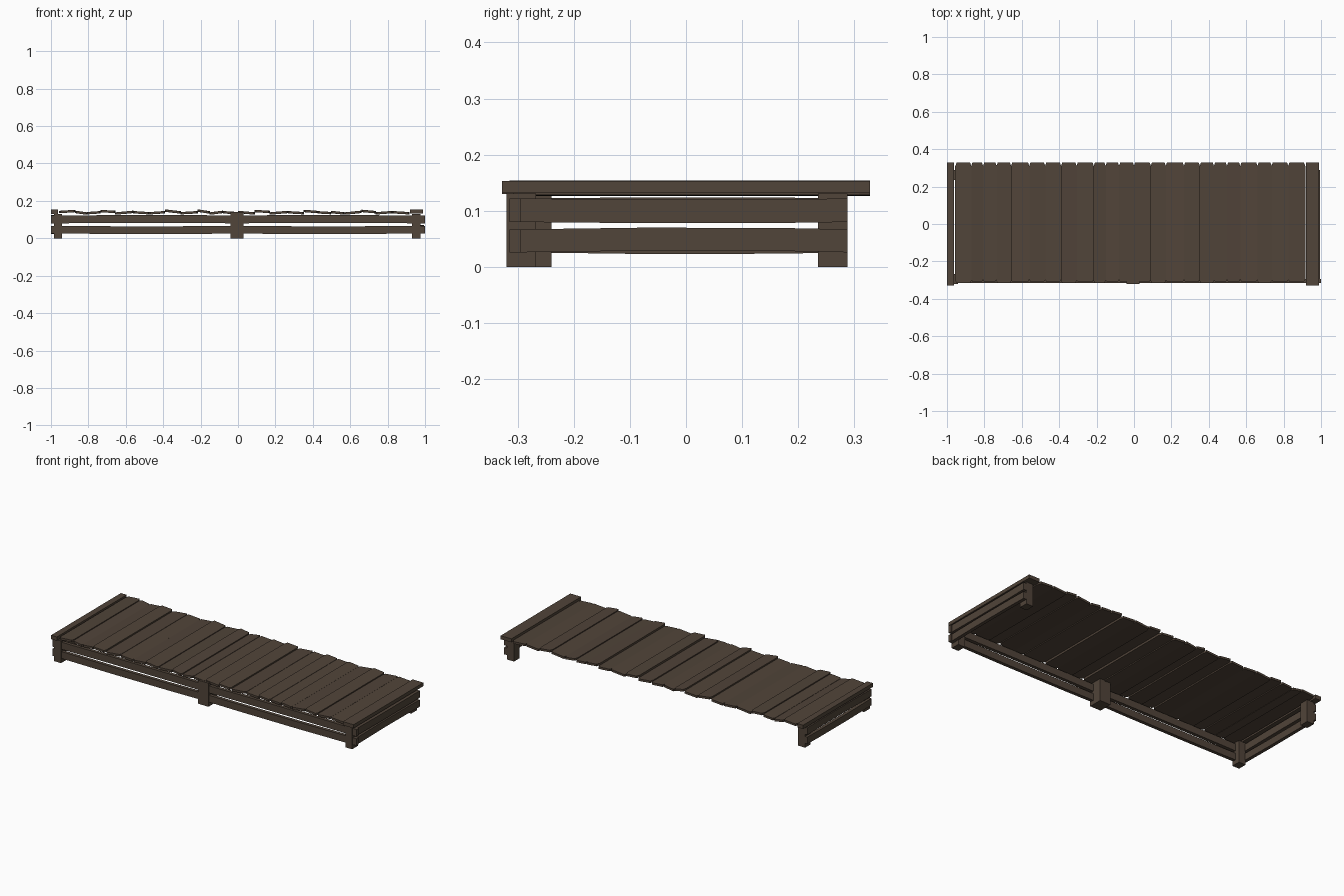
import bpy, bmesh, math, random

if "Cube" in bpy.data.objects:
    bpy.data.objects.remove(bpy.data.objects["Cube"])
random.seed(4)

wood = bpy.data.materials.new("dark_brown_wood")
wood.diffuse_color = (0.082, 0.058, 0.041, 1)
wood.use_nodes = True
wood.node_tree.nodes["Principled BSDF"].inputs["Base Color"].default_value = wood.diffuse_color


def loft(name, sections):
    """Closed bar from a list of four-cornered cross-sections."""
    bm = bmesh.new()
    rings = [[bm.verts.new(p) for p in s] for s in sections]
    for a, b in zip(rings, rings[1:]):
        for i in range(4):
            j = (i + 1) % 4
            bm.faces.new((a[i], a[j], b[j], b[i]))
    bm.faces.new(rings[0][::-1])
    bm.faces.new(rings[-1])
    bmesh.ops.recalc_face_normals(bm, faces=bm.faces)
    me = bpy.data.meshes.new(name)
    bm.to_mesh(me)
    bm.free()
    me.materials.append(wood)
    ob = bpy.data.objects.new(name, me)
    bpy.context.collection.objects.link(ob)
    return ob


def box(name, x0, x1, y0, y1, z0, z1):
    return loft(name, [[(x0, y0, z), (x1, y0, z), (x1, y1, z), (x0, y1, z)]
                       for z in (z0, z1)])


def plank(name, x0, x1, z0, z1, thick, ya, yb, tip):
    """Board along y, tilted from height z0 to z1 (underside), with narrowed tips."""
    secs = []
    for y, t in ((ya, tip), (ya + 0.012, 0), (yb - 0.02, 0), (yb, tip)):
        secs.append([(x0 + t, y, z0), (x1 - t, y, z1),
                     (x1 - t, y, z1 + thick), (x0 + t, y, z0 + thick)])
    return loft(name, secs)


def rail(name, axis, a, b, c0, c1, z0, z1, sag):
    """Slightly bowed rail along x or y; c0..c1 is its thickness."""
    secs = []
    for f, k in ((0, 0), (0.38, 1), (0.8, 0.8), (1, 0)):
        p, d = a + (b - a) * f, sag * k
        ring = [(c0, z0 + d), (c1, z0 + d), (c1, z1 + d), (c0, z1 + d)]
        secs.append([(p, c, z) if axis == "x" else (c, p, z) for c, z in ring])
    return loft(name, secs)


# Posts: two at the back corners, two at the front corners, one in the front middle
for side, x0, x1 in (("left", -0.985, -0.94), ("right", 0.93, 0.975)):
    box("front_post_" + side, x0, x1, -0.32, -0.267, 0, 0.131)
    box("back_post_" + side, x0, x1, 0.235, 0.288, 0, 0.131)
box("front_post_middle", -0.04, 0.03, -0.32, -0.24, 0, 0.14)

# Rails along the front and both ends, in two levels
for level, z0, z1, sag in (("lower", 0.026, 0.067, -0.003), ("upper", 0.08, 0.122, 0.002)):
    rail("front_rail_left_" + level, "x", -1.0, -0.005, -0.315, -0.295, z0, z1, sag)
    rail("front_rail_right_" + level, "x", 1.0, -0.005, -0.315, -0.295, z0, z1, sag)
    rail("end_rail_right_" + level, "y", -0.295, 0.288, 0.974, 0.994, z0, z1, -sag)
    rail("end_rail_left_" + level, "y", -0.295, 0.288, -1.0, -0.98, z0, z1, sag)

# Deck boards: edges along x, raised boards lie over their neighbours
edges = [-0.955, -0.87, -0.807, -0.735, -0.657, -0.56, -0.475, -0.39, -0.307,
         -0.215, -0.152, -0.08, 0.0, 0.09, 0.17, 0.267, 0.352, 0.427, 0.497,
         0.568, 0.66, 0.736, 0.825, 0.915]
raised = {0, 3, 7, 9, 13, 16, 20}
for i, (x0, x1) in enumerate(zip(edges, edges[1:])):
    up = i in raised
    tilt = random.uniform(0.002, 0.005) * random.choice((-1, 1))
    z = 0.137 if up else 0.1305
    plank("deck_plank_%02d" % (i + 1), x0 - 0.001, x1 + 0.001, z + tilt, z - tilt,
          0.0125, -0.315 if up else -0.308, 0.328, 0.007)

# Thicker end boards
box("end_board_left", -1.0, -0.962, -0.328, 0.328, 0.13, 0.153)
box("end_board_right", 0.919, 0.99, -0.328, 0.328, 0.132, 0.153)
